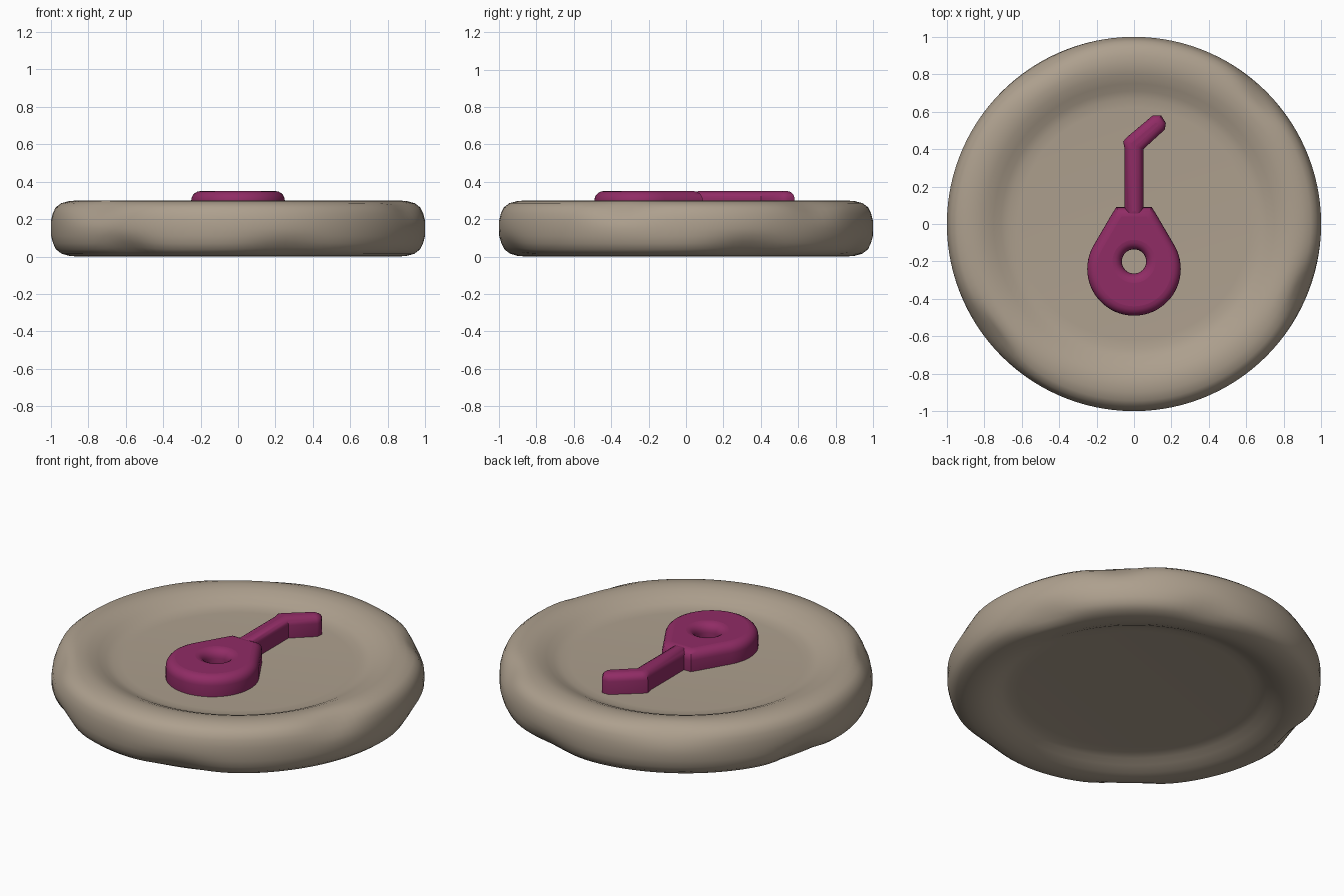
import bpy, bmesh
from math import sin, cos, pi, radians, exp

if "Cube" in bpy.data.objects:
    bpy.data.objects.remove(bpy.data.objects["Cube"])


def material(name, rgb):
    m = bpy.data.materials.new(name)
    m.diffuse_color = (*rgb, 1)
    m.use_nodes = True
    m.node_tree.nodes["Principled BSDF"].inputs["Base Color"].default_value = m.diffuse_color
    return m


def finish(obj, mat, angle):
    obj.data.materials.clear()
    obj.data.materials.append(mat)
    bpy.ops.object.select_all(action='DESELECT')
    obj.select_set(True)
    bpy.context.view_layer.objects.active = obj
    bpy.ops.object.shade_smooth_by_angle(angle=radians(angle))


stone = material("stone", (0.42, 0.35, 0.27))
magenta = material("magenta", (0.28, 0.025, 0.13))

# Stone disc: lathed half profile (radius, z), mirrored for the underside
top = [(0.62, 0.235), (0.67, 0.238), (0.71, 0.25), (0.75, 0.27), (0.80, 0.29),
       (0.85, 0.30), (0.90, 0.297), (0.945, 0.285), (0.975, 0.262), (0.99, 0.23),
       (1.0, 0.19)]
profile = top + [(1.0, 0.15)] + [(r, 0.3 - z) for r, z in reversed(top)]
# Worn spots: angle, width, depth, side (+1 top edge, -1 bottom edge)
chips = [(166, 9, .035, -1), (218, 12, .03, 1), (338, 10, .025, 1), (45, 9, .025, 1),
         (285, 12, .02, -1), (232, 9, .025, -1), (75, 10, .02, -1), (20, 12, .025, -1),
         (120, 14, .015, 1)]


def wear(deg, side):
    total = 0
    for a, w, d, s in chips:
        if s == side:
            diff = (deg - a + 180) % 360 - 180
            total += d * exp(-(diff / w) ** 2)
    return total


N = 120
bm = bmesh.new()
rings = []
for i in range(N):
    deg = 360 * i / N
    ring = []
    for r, z in profile:
        side = 1 if z >= 0.15 else -1
        edge = max(0, 1 - abs(r - 0.965) / 0.07) * min(1, abs(z - 0.15) / 0.08)
        k = wear(deg, side) * edge
        rr, zz = r - k, z - side * k * 0.7
        ring.append(bm.verts.new((rr * cos(radians(deg)), rr * sin(radians(deg)), zz)))
    rings.append(ring)
for i in range(N):
    a, b = rings[i], rings[(i + 1) % N]
    for j in range(len(profile) - 1):
        bm.faces.new((a[j], a[j + 1], b[j + 1], b[j]))
bm.faces.new([r[0] for r in rings])
bm.faces.new([r[-1] for r in reversed(rings)])
bmesh.ops.recalc_face_normals(bm, faces=bm.faces)
mesh = bpy.data.meshes.new("stone_disc")
bm.to_mesh(mesh)
bm.free()
disc = bpy.data.objects.new("stone_disc", mesh)
bpy.context.collection.objects.link(disc)
finish(disc, stone, 50)


# Raised emblem: filled flat curves with a rounded edge
def raised(name, outlines, bevel):
    cu = bpy.data.curves.new(name, 'CURVE')
    cu.dimensions = '2D'
    cu.fill_mode = 'BOTH'
    cu.bevel_depth = bevel
    cu.bevel_resolution = 4
    cu.offset = -bevel
    cu.extrude = 0.085 - bevel
    for pts in outlines:
        sp = cu.splines.new('POLY')
        sp.points.add(len(pts) - 1)
        for p, (x, y) in zip(sp.points, pts):
            p.co = (x, y, 0, 1)
        sp.use_cyclic_u = True
    obj = bpy.data.objects.new(name, cu)
    obj.location.z = 0.265
    bpy.context.collection.objects.link(obj)
    bpy.ops.object.select_all(action='DESELECT')
    obj.select_set(True)
    bpy.context.view_layer.objects.active = obj
    bpy.ops.object.convert(target='MESH')
    finish(bpy.context.object, magenta, 40)


def arc(cx, cy, r, a0, a1, n):
    return [(cx + r * cos(radians(a0 + (a1 - a0) * i / n)),
             cy + r * sin(radians(a0 + (a1 - a0) * i / n))) for i in range(n + 1)]


# Hub: round body tapering to a neck, with a round hole
body = arc(0, -0.24, 0.25, 150, 390, 40) + [(0.12, 0.05), (0.095, 0.09),
                                          (-0.095, 0.09), (-0.12, 0.05)]
hole = arc(0, -0.2, 0.065, 0, 360, 32)[:-1]
raised("emblem_hub", [body, hole], 0.05)

# Stem with a bent tip
raised("emblem_stem", [[(-0.05, 0.03), (0.05, 0.03), (0.05, 0.40), (0.165, 0.505),
                        (0.17, 0.54), (0.145, 0.58), (0.10, 0.58), (-0.04, 0.462),
                        (-0.058, 0.44), (-0.05, 0.40)]], 0.04)
